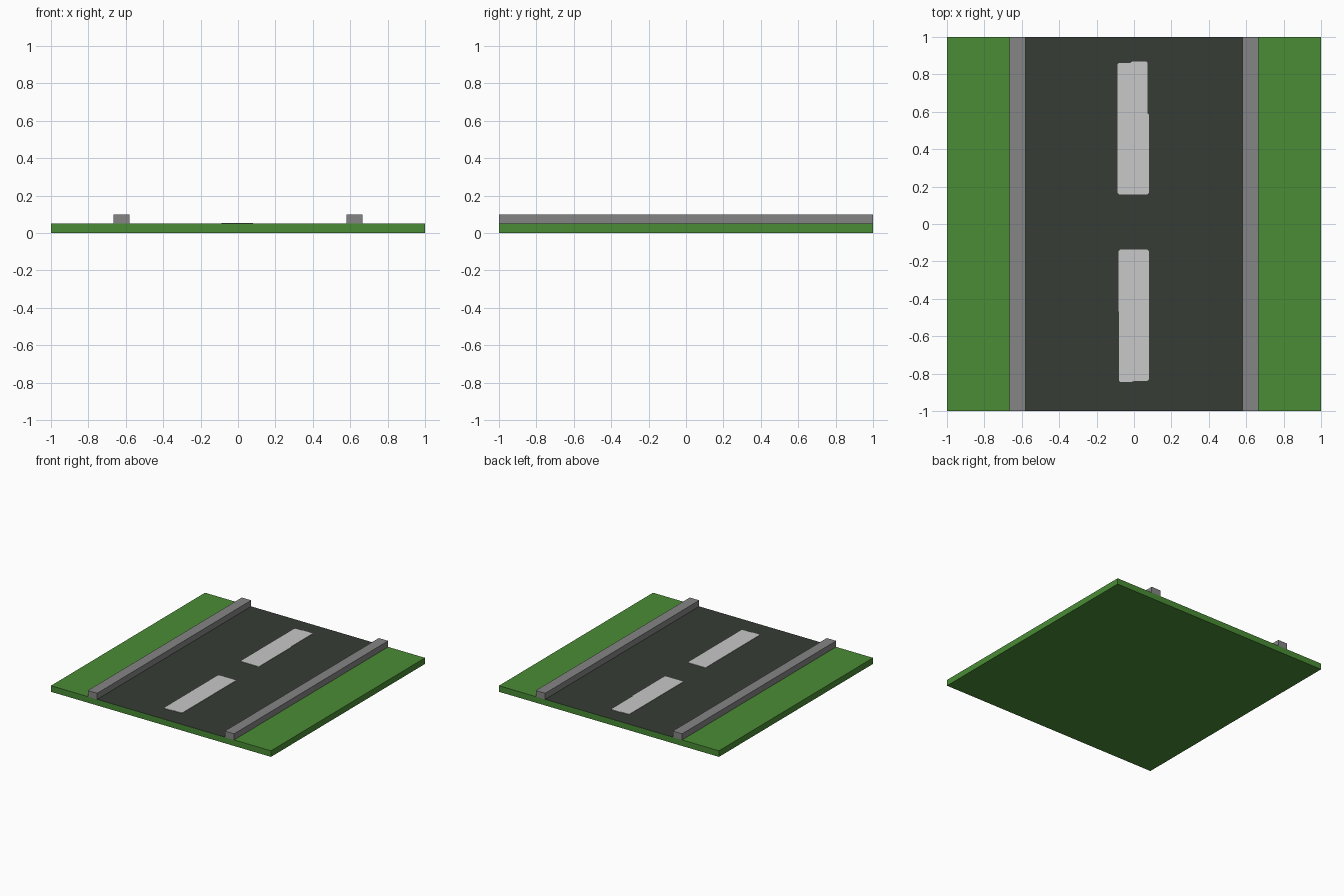
import bpy, bmesh

if "Cube" in bpy.data.objects:
    bpy.data.objects.remove(bpy.data.objects["Cube"])


def material(name, rgb):
    m = bpy.data.materials.new(name)
    m.diffuse_color = (*rgb, 1)
    m.use_nodes = True
    m.node_tree.nodes["Principled BSDF"].inputs["Base Color"].default_value = m.diffuse_color
    return m


GREEN = material("grass green", (0.068, 0.265, 0.036))
ASPHALT = material("asphalt dark grey", (0.037, 0.045, 0.036))
KERB = material("kerb grey", (0.238, 0.235, 0.238))
PAINT = material("paint light grey", (0.58, 0.58, 0.58))

KERB_IN, KERB_OUT = 0.58, 0.665
GROUND = 0.05


def finish(bm, name, mats):
    me = bpy.data.meshes.new(name)
    bmesh.ops.recalc_face_normals(bm, faces=bm.faces)
    bm.to_mesh(me)
    bm.free()
    for m in mats:
        me.materials.append(m)
    ob = bpy.data.objects.new(name, me)
    bpy.context.collection.objects.link(ob)
    return ob


def box(x0, x1, y0, y1, z0, z1):
    bm = bmesh.new()
    bmesh.ops.create_cube(bm, size=1)
    for v in bm.verts:
        v.co = (x1 if v.co.x > 0 else x0,
                y1 if v.co.y > 0 else y0,
                z1 if v.co.z > 0 else z0)
    return bm


# Ground slab, with the road cut into its top face between the kerbs
bm = box(-1, 1, -1, 1, 0, GROUND)
for x in (-KERB_IN, KERB_IN):
    bmesh.ops.bisect_plane(bm, geom=bm.verts[:] + bm.edges[:] + bm.faces[:],
                           plane_co=(x, 0, 0), plane_no=(1, 0, 0))
bm.normal_update()
for f in bm.faces:
    on_road = f.normal.z > 0.9 and abs(f.calc_center_median().x) < KERB_IN
    f.material_index = 1 if on_road else 0
finish(bm, "ground_and_road", [GREEN, ASPHALT])

# Kerbs along both sides of the road
for side, name in ((-1, "left_kerb"), (1, "right_kerb")):
    x0, x1 = sorted((side * KERB_IN, side * KERB_OUT))
    finish(box(x0, x1, -1, 1, GROUND, 0.1), name, [KERB])


# Painted centre dashes, thin plates with slightly clipped corners
def dash(name, outline):
    bm = bmesh.new()
    face = bm.faces.new([bm.verts.new((x, y, GROUND)) for x, y in outline])
    top = bmesh.ops.extrude_face_region(bm, geom=[face])["geom"]
    for v in top:
        if isinstance(v, bmesh.types.BMVert):
            v.co.z += 0.003
    finish(bm, name, [PAINT])


dash("front_dash", [(-0.073, -0.846), (-0.02, -0.846), (0.0, -0.84),
                    (0.071, -0.84), (0.079, -0.832), (0.079, -0.145),
                    (0.071, -0.137), (-0.075, -0.137), (-0.082, -0.145),
                    (-0.081, -0.838)])
dash("back_dash", [(-0.079, 0.158), (0.071, 0.158), (0.079, 0.166),
                   (0.079, 0.585), (0.073, 0.592), (0.073, 0.86),
                   (0.065, 0.868), (-0.01, 0.868), (-0.02, 0.862),
                   (-0.08, 0.862), (-0.087, 0.854), (-0.087, 0.166)])
